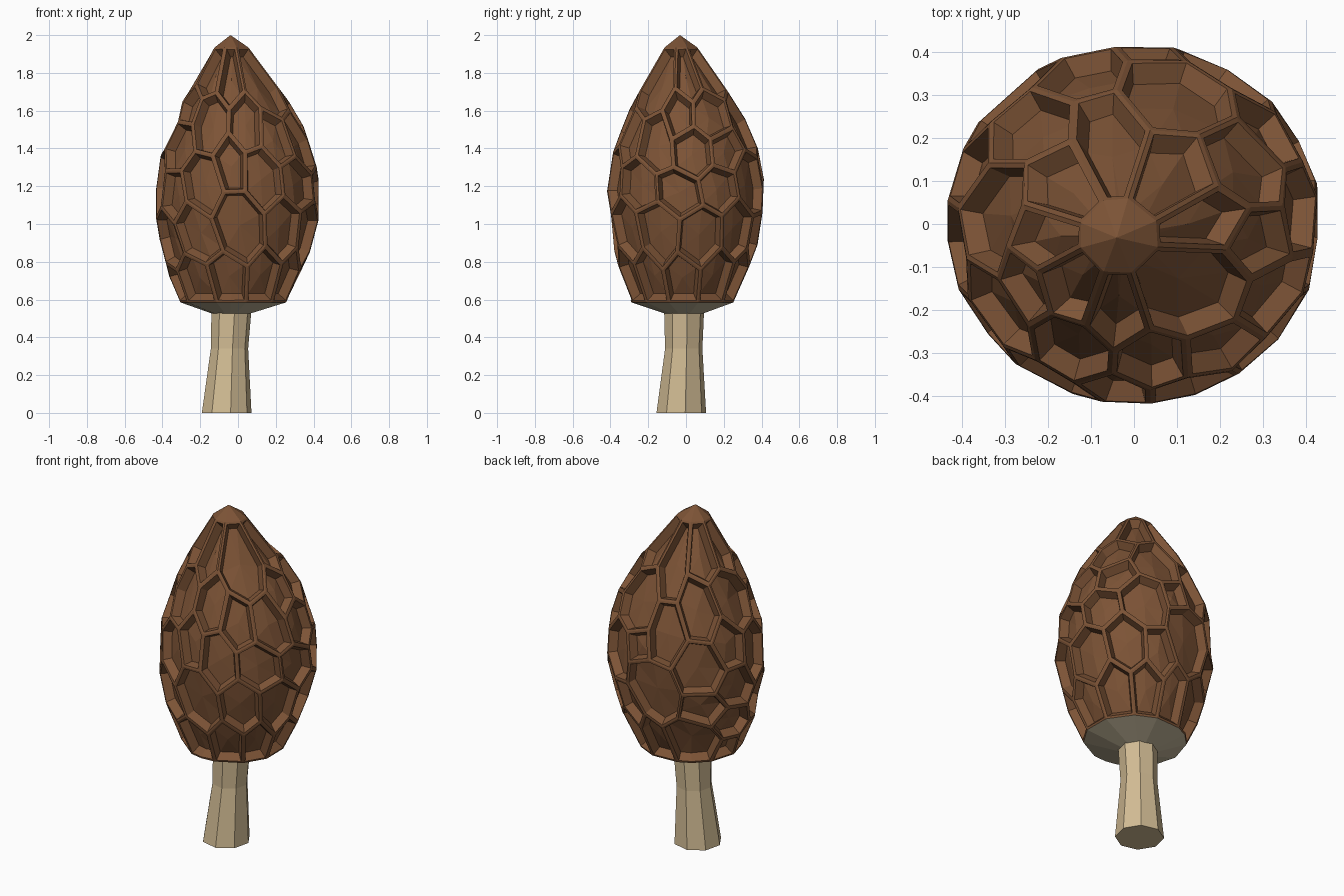
import bpy, bmesh, math, random
from mathutils import Vector

if "Cube" in bpy.data.objects:
    bpy.data.objects.remove(bpy.data.objects["Cube"])

random.seed(5)
TAU = 2 * math.pi


def material(name, rgb):
    m = bpy.data.materials.new(name)
    m.diffuse_color = (*rgb, 1)
    m.use_nodes = True
    m.node_tree.nodes["Principled BSDF"].inputs["Base Color"].default_value = m.diffuse_color
    return m


def finish(name, bm, mat):
    bmesh.ops.recalc_face_normals(bm, faces=bm.faces)
    me = bpy.data.meshes.new(name)
    bm.to_mesh(me)
    bm.free()
    me.materials.append(mat)
    ob = bpy.data.objects.new(name, me)
    bpy.context.collection.objects.link(ob)
    return ob


def lerp_table(table, z):
    for a, b in zip(table, table[1:]):
        if z <= b[0]:
            t = (z - a[0]) / (b[0] - a[0])
            return a[1] + (b[1] - a[1]) * max(0, t)
    return table[-1][1]


# Cap radius and sideways drift by height
PROFILE = [(0.36, 0.0), (0.45, 0.18), (0.585, 0.285), (0.72, 0.35), (0.86, 0.395),
           (1.05, 0.437), (1.2, 0.437), (1.35, 0.415), (1.5, 0.36), (1.65, 0.285),
           (1.8, 0.185), (1.94, 0.09), (2.0, 0.0)]
DRIFT = [(0.3, -0.03), (0.58, -0.02), (1.1, 0.0), (1.5, 0.0), (1.94, -0.035), (2.0, -0.04)]
RIM = 0.585


def on_cap(z, angle):
    r = lerp_table(PROFILE, z)
    return Vector((r * math.cos(angle), r * math.sin(angle), z))


# Cell centres: tip, a ring of tall cells below it, a ring along the rim,
# chosen ones on the front and right (offset, height), then scattered ones
seeds = [Vector((0, 0, 2.0)), Vector((0, 0, 0.36))]
for i in range(8):
    seeds.append(on_cap(1.77 + (0.05 if i % 2 else -0.04) + random.uniform(-0.02, 0.02),
                        TAU * (i + random.uniform(-0.15, 0.15)) / 8))
for i in range(11):
    seeds.append(on_cap(random.uniform(0.65, 0.74),
                        TAU * (i + random.uniform(-0.22, 0.22)) / 11))
FRONT = [(-0.05, 1.36), (0.12, 1.21), (-0.2, 1.2), (-0.36, 1.22), (0.33, 1.24),
         (-0.23, 0.94), (0.04, 0.95), (0.25, 1.0), (0.2, 1.46), (-0.14, 1.53),
         (-0.31, 1.43), (0.04, 1.57)]
RIGHT = [(-0.03, 1.61), (0.16, 1.59), (-0.2, 1.38), (0.0, 1.36), (0.23, 1.4),
         (0.0, 1.17), (0.2, 1.18), (-0.17, 0.95), (0.08, 0.95), (0.3, 1.0)]
for base, table in ((-TAU / 4, FRONT), (0, RIGHT)):
    for off, z in table:
        p = on_cap(z, base + math.asin(max(-1, min(1, off / lerp_table(PROFILE, z)))))
        if all((p - q).length > 0.14 for q in seeds):
            seeds.append(p)
for _ in range(6000):
    z = random.uniform(0.85, 1.64)
    if random.random() > lerp_table(PROFILE, z) / 0.437:
        continue
    p = on_cap(z, random.uniform(0, TAU))
    if all((p - q).length > 0.195 for q in seeds):
        seeds.append(p)

# Triangulate the centres; the dual of that net is the honeycomb
net = bmesh.new()
for p in seeds:
    net.verts.new(p)
bmesh.ops.convex_hull(net, input=net.verts)
bmesh.ops.triangulate(net, faces=net.faces)
net.faces.index_update()

cap = bmesh.new()
corners = []
for f in net.faces:
    c = f.calc_center_median()
    if any(v.co.z > 1.99 for v in f.verts):
        c.z = 1.935                       # corners around the tip
    corners.append(cap.verts.new(on_cap(c.z, math.atan2(c.y, c.x))))
for v in net.verts:
    n = v.co - Vector((0, 0, 1.15))
    n = Vector((n.x, n.y, n.z * 0.3)).normalized()
    u = n.orthogonal().normalized()
    w = n.cross(u)
    around = sorted(v.link_faces, key=lambda f: math.atan2(
        (f.calc_center_median() - v.co).dot(w), (f.calc_center_median() - v.co).dot(u)))
    if len(around) > 2:
        cap.faces.new([corners[f.index] for f in around])
net.free()

bmesh.ops.remove_doubles(cap, verts=cap.verts, dist=0.045)
bmesh.ops.bisect_plane(cap, geom=cap.verts[:] + cap.edges[:] + cap.faces[:],
                       plane_co=(0, 0, RIM), plane_no=(0, 0, 1), clear_inner=True)
low = [v for v in cap.verts if v.co.z < RIM + 0.03]
for v in low:
    v.co = on_cap(RIM, math.atan2(v.co.y, v.co.x))
bmesh.ops.remove_doubles(cap, verts=low, dist=0.04)
bmesh.ops.dissolve_degenerate(cap, edges=cap.edges, dist=0.001)
for f in [f for f in cap.faces if all(v.co.z < RIM + 0.001 for v in f.verts)]:
    cap.faces.remove(f)
bmesh.ops.recalc_face_normals(cap, faces=cap.faces)

# Pointed tip
tip = [f for f in cap.faces if all(v.co.z > 1.9 for v in f.verts)]
cells = [f for f in cap.faces if f not in tip]
for v in bmesh.ops.poke(cap, faces=tip)["verts"]:
    v.co = (0, 0, 2.0)

# Flat ridge round every cell, then a sloping pit with a faceted floor
bmesh.ops.inset_individual(cap, faces=cells, thickness=0.012, use_even_offset=True)
bmesh.ops.inset_individual(cap, faces=cells, thickness=0.018, depth=-0.048,
                           use_even_offset=True)
bmesh.ops.poke(cap, faces=cells, offset=0.01)

# Slightly narrower front to back, leaning towards the tip
for v in cap.verts:
    d = lerp_table(DRIFT, v.co.z)
    v.co.x += d
    v.co.y = v.co.y * 0.96 + d * 0.8

# Underside: joins the open cap rim to the top of the stem
rim = [e for e in cap.edges if e.is_boundary and
       all(v.co.z < RIM + 0.02 for v in e.verts)]
under = bmesh.new()
for e in rim:
    outer = [v.co.copy() for v in e.verts]
    inner = []
    for p in reversed(outer):
        a = math.atan2(p.y + 0.015, p.x + 0.02)
        inner.append(Vector((-0.035 + 0.1 * math.cos(a), -0.01 + 0.1 * math.sin(a), 0.525)))
    under.faces.new([under.verts.new(p) for p in outer + inner])
bmesh.ops.remove_doubles(under, verts=under.verts, dist=0.0005)

finish("cap", cap, material("brown", (0.205, 0.088, 0.037)))
finish("cap_underside", under, material("pale_grey_beige", (0.54, 0.465, 0.32)))

# Eight-sided leaning stem: height, centre x, centre y, radius
stem = bmesh.new()
rings = []
for z, x, y, r in [(0, -0.06, -0.025, 0.133), (0.34, -0.045, -0.012, 0.1),
                   (0.54, -0.035, -0.01, 0.107)]:
    rings.append([stem.verts.new((x + r * math.cos(TAU * (i + 0.2) / 8),
                                  y + r * math.sin(TAU * (i + 0.2) / 8), z)) for i in range(8)])
for a, b in zip(rings, rings[1:]):
    for i in range(8):
        j = (i + 1) % 8
        stem.faces.new((a[i], a[j], b[j], b[i]))
stem.faces.new(rings[0])
stem.faces.new(rings[-1])
finish("stem", stem, material("cream", (0.64, 0.50, 0.295)))
